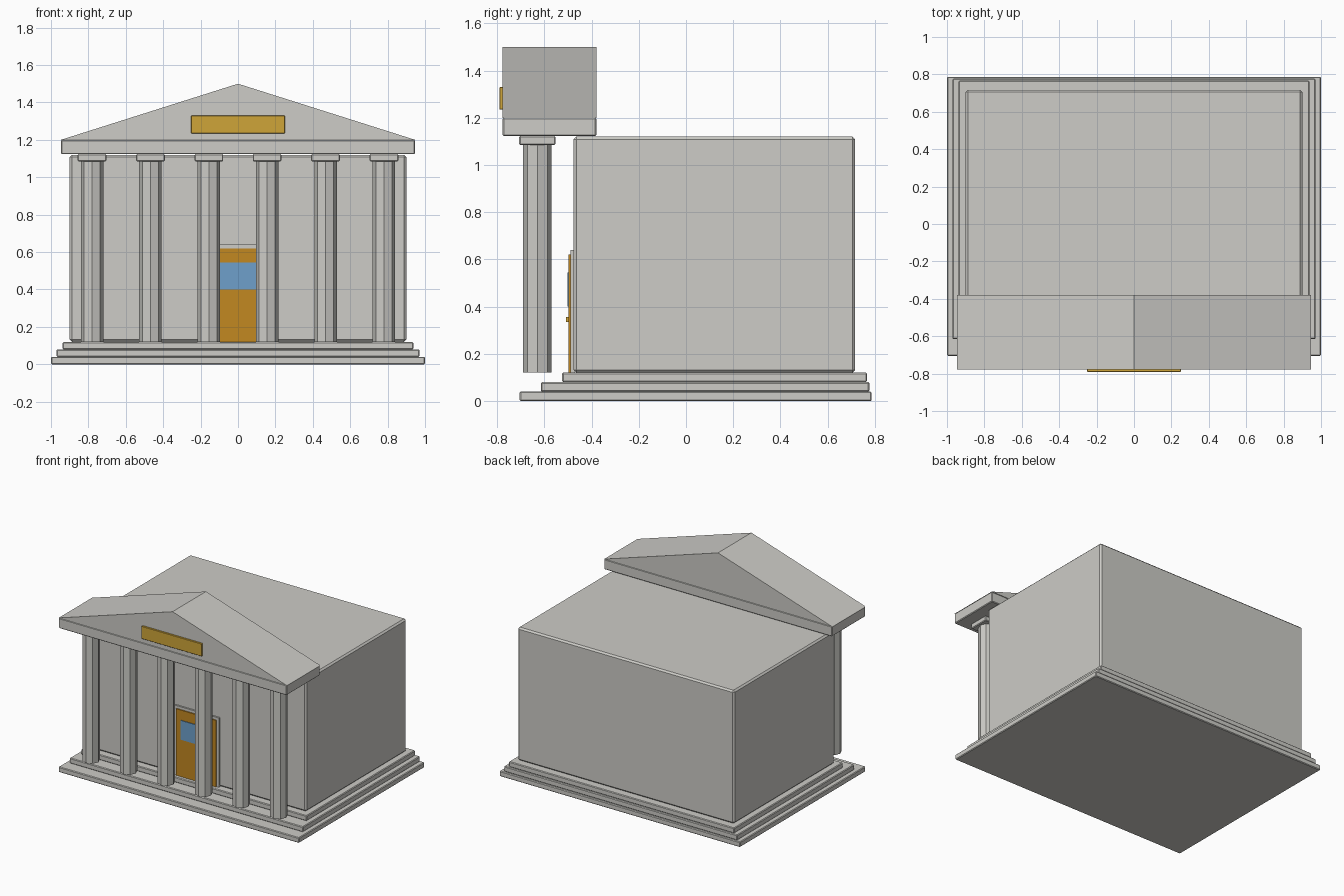
import bpy
import bmesh

cube = bpy.data.objects.get("Cube")
if cube:
    bpy.data.objects.remove(cube, do_unlink=True)


def srgb(r, g, b):
    return tuple((c / 255 / 12.92) if c < 11 else ((c / 255 + 0.055) / 1.055) ** 2.4
                 for c in (r, g, b)) + (1.0,)


def material(name, color):
    mat = bpy.data.materials.new(name)
    mat.use_nodes = True
    mat.diffuse_color = color
    mat.node_tree.nodes["Principled BSDF"].inputs["Base Color"].default_value = color
    return mat


stone = material("pale stone", srgb(205, 204, 199))
wood = material("orange wood", srgb(194, 136, 33))
glass = material("blue glass", srgb(110, 160, 203))
gold = material("gold", srgb(207, 165, 57))


def finish(name, bm, mat, bevel=0.0):
    bmesh.ops.recalc_face_normals(bm, faces=bm.faces)
    mesh = bpy.data.meshes.new(name)
    bm.to_mesh(mesh)
    bm.free()
    mesh.materials.append(mat)
    obj = bpy.data.objects.new(name, mesh)
    bpy.context.collection.objects.link(obj)
    if bevel:
        mod = obj.modifiers.new("chamfer", "BEVEL")
        mod.width = bevel
        mod.segments = 1
    return obj


def box(name, xs, ys, zs, mat, bevel=0.0):
    """Box given by its (min, max) range on each axis."""
    bm = bmesh.new()
    bmesh.ops.create_cube(bm, size=1)
    for v in bm.verts:
        v.co = [lo + (c + 0.5) * (hi - lo) for c, (lo, hi) in zip(v.co, (xs, ys, zs))]
    return finish(name, bm, mat, bevel)


def wide(half):
    return (-half, half)


# Stepped base
steps = [(1.0, -0.705, 0.787), (0.97, -0.615, 0.777), (0.937, -0.525, 0.767)]
for i, (half, front, back) in enumerate(steps):
    box(f"base_step_{i + 1}", wide(half), (front, back), (i * 0.04, i * 0.04 + 0.04), stone, 0.005)

# Main hall
box("main_hall", wide(0.9), (-0.477, 0.717), (0.12, 1.12), stone, 0.012)

# Octagonal columns with square capitals
COLUMN_Y = -0.63
for i in range(6):
    x = (i - 2.5) * 0.312
    bm = bmesh.new()
    bmesh.ops.create_cone(bm, cap_ends=True, segments=8, radius1=0.06, radius2=0.06, depth=0.965)
    column = finish(f"column_{i + 1}", bm, stone)
    column.location = (x, COLUMN_Y, 0.6025)
    box(f"capital_{i + 1}", (x - 0.077, x + 0.077), (COLUMN_Y - 0.077, COLUMN_Y + 0.077),
        (1.085, 1.123), stone, 0.005)

# Entablature and triangular pediment
ROOF_Y = (-0.777, -0.38)
box("entablature", wide(0.947), ROOF_Y, (1.123, 1.2), stone, 0.005)
bm = bmesh.new()
triangle = [(-0.947, 1.2), (0.947, 1.2), (0, 1.5)]
gable = bm.faces.new([bm.verts.new((x, ROOF_Y[0], z)) for x, z in triangle])
extruded = bmesh.ops.extrude_face_region(bm, geom=[gable], use_keep_orig=True)["geom"]
bmesh.ops.translate(bm, vec=(0, ROOF_Y[1] - ROOF_Y[0], 0),
                    verts=[g for g in extruded if isinstance(g, bmesh.types.BMVert)])
finish("pediment", bm, stone)

# Blank plaque on the pediment
box("plaque", wide(0.25), (-0.79, -0.77), (1.235, 1.33), gold, 0.002)

# Entrance door with frame, window and handle
box("door_frame", wide(0.185), (-0.49, -0.47), (0.12, 0.64), stone)
box("door", wide(0.165), (-0.498, -0.48), (0.12, 0.62), wood)
box("door_window", wide(0.125), (-0.503, -0.495), (0.4, 0.545), glass)
box("door_handle", (0.115, 0.135), (-0.508, -0.495), (0.335, 0.355), gold)
